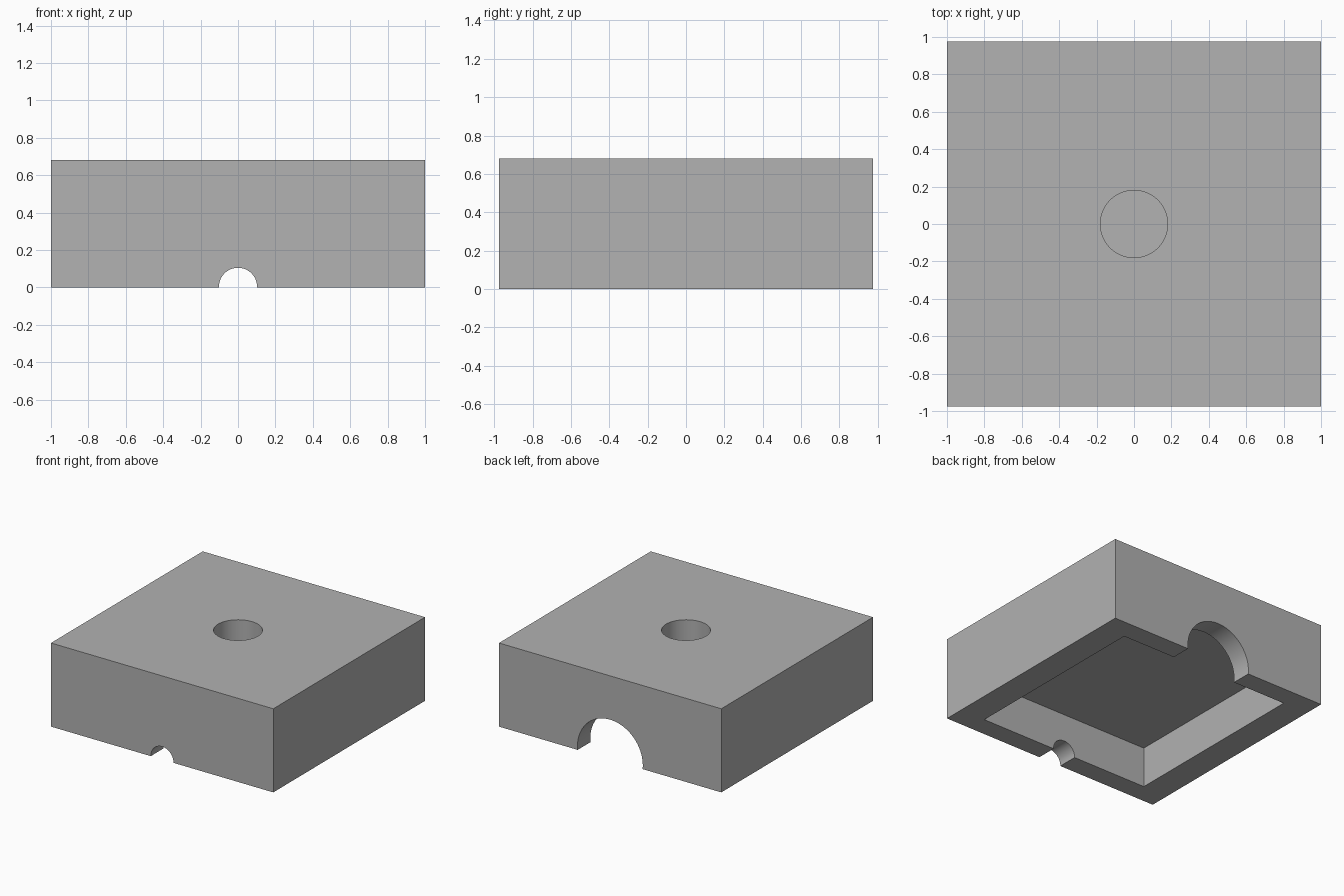
import bpy
from math import pi, radians

# Remove the default cube
if "Cube" in bpy.data.objects:
    bpy.data.objects.remove(bpy.data.objects["Cube"], do_unlink=True)

WIDTH, DEPTH, HEIGHT = 2.0, 1.95, 0.68
CAVITY_X, CAVITY_Y, CAVITY_Z = 1.55, 1.62, 0.33

# Single plain grey
grey = bpy.data.materials.new("plain grey")
grey.use_nodes = True
colour = (0.445, 0.445, 0.445, 1)
grey.diffuse_color = colour
grey.node_tree.nodes["Principled BSDF"].inputs["Base Color"].default_value = colour


def box(name, x, y, z0, z1, cy=0):
    bpy.ops.mesh.primitive_cube_add(size=1, location=(0, cy, (z0 + z1) / 2))
    ob = bpy.context.object
    ob.name = name
    ob.scale = (x, y, z1 - z0)
    bpy.ops.object.transform_apply(location=True, rotation=True, scale=True)
    ob.data.materials.append(grey)
    return ob


def cylinder(name, radius, length, location, along_y=False):
    bpy.ops.mesh.primitive_cylinder_add(
        vertices=96, radius=radius, depth=length, location=location,
        rotation=(pi / 2 if along_y else 0, 0, 0))
    ob = bpy.context.object
    ob.name = name
    bpy.ops.object.transform_apply(location=True, rotation=True, scale=True)
    ob.data.materials.append(grey)
    return ob


# Solid block
block = box("hollow_block", WIDTH, DEPTH, 0, HEIGHT)

# Cavity below, blind bore in the top, small front arch and large back arch
wall_y = (DEPTH + CAVITY_Y) / 4
bore_depth = 0.26
cutters = [
    box("cavity_cutter", CAVITY_X, CAVITY_Y, -0.2, CAVITY_Z),
    cylinder("top_bore_cutter", 0.18, 2 * bore_depth, (0, 0, HEIGHT)),
    cylinder("front_arch_cutter", 0.102, 0.4, (0, -wall_y, 0.003), True),
    cylinder("back_arch_cutter", 0.294, 0.4, (0, wall_y, 0.03), True),
]

# Cut each one, then discard the cutter
for cutter in cutters:
    cutter.hide_render = True
    bpy.ops.object.select_all(action='DESELECT')
    block.select_set(True)
    bpy.context.view_layer.objects.active = block
    cut = block.modifiers.new(cutter.name, 'BOOLEAN')
    cut.operation = 'DIFFERENCE'
    cut.solver = 'EXACT'
    cut.object = cutter
    bpy.ops.object.modifier_apply(modifier=cut.name)
    bpy.data.objects.remove(cutter, do_unlink=True)

# Smooth the round walls, keep the corners sharp
block.select_set(True)
bpy.context.view_layer.objects.active = block
bpy.ops.object.shade_smooth_by_angle(angle=radians(30))
